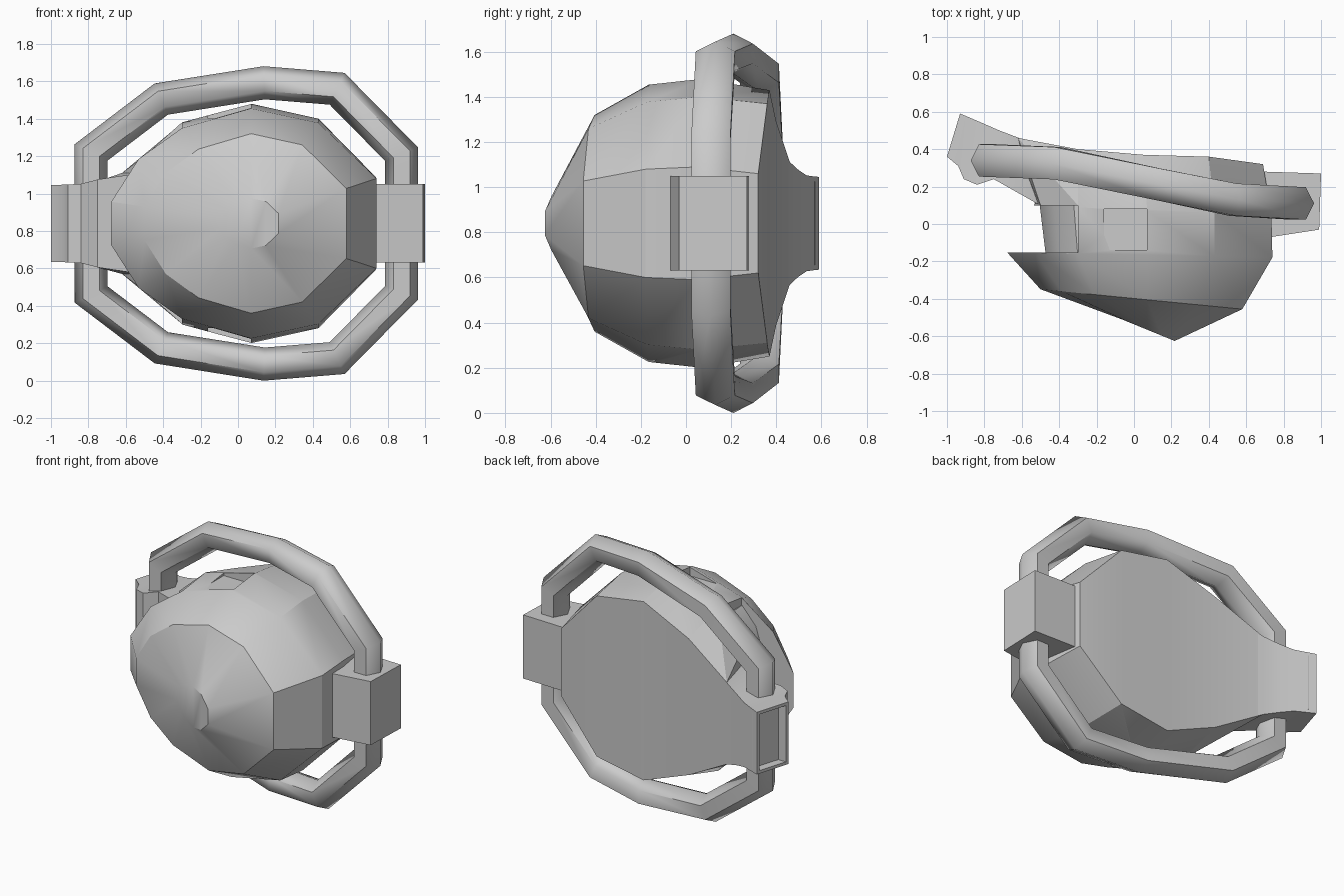
import bpy, bmesh, math
from mathutils import Vector

if "Cube" in bpy.data.objects:
    bpy.data.objects.remove(bpy.data.objects["Cube"])

ZC = 0.84  # height of the symmetry plane


def finish(name, bm, angle=30):
    bmesh.ops.recalc_face_normals(bm, faces=bm.faces)
    me = bpy.data.meshes.new(name)
    bm.to_mesh(me)
    bm.free()
    ob = bpy.data.objects.new(name, me)
    bpy.context.collection.objects.link(ob)
    smooth(ob, angle)
    return ob


def smooth(ob, angle):
    bpy.ops.object.select_all(action='DESELECT')
    ob.select_set(True)
    bpy.context.view_layer.objects.active = ob
    bpy.ops.object.shade_smooth_by_angle(angle=math.radians(angle))


def bridge(bm, a, b):
    n = len(a)
    for i in range(n):
        bm.faces.new((a[i], a[(i + 1) % n], b[(i + 1) % n], b[i]))


def mirrored_loop(bm, half):
    """Closed loop from (x, y, half height) points, mirrored in z."""
    pts = [(x, y, ZC + h) for x, y, h in half] + [(x, y, ZC - h) for x, y, h in reversed(half)]
    return [bm.verts.new(p) for p in pts]


def strip_cap(bm, loop):
    n = len(loop)
    for i in range(n // 2 - 1):
        bm.faces.new((loop[i], loop[i + 1], loop[n - 2 - i], loop[n - 1 - i]))


def prism(name, pts, h, z=ZC):
    """Vertical prism from an xy outline, h = half height."""
    bm = bmesh.new()
    lo = [bm.verts.new((x, y, z - h)) for x, y in pts]
    hi = [bm.verts.new((x, y, z + h)) for x, y in pts]
    bridge(bm, lo, hi)
    bm.faces.new(lo)
    bm.faces.new(hi)
    return finish(name, bm)


def cut(ob, cutter):
    mod = ob.modifiers.new("cut", 'BOOLEAN')
    mod.operation = 'DIFFERENCE'
    mod.solver = 'EXACT'
    mod.object = cutter
    bpy.context.view_layer.objects.active = ob
    bpy.ops.object.modifier_apply(modifier=mod.name)
    bpy.data.objects.remove(cutter)


def rect(x0, x1, y0, y1):
    return [(x0, y0), (x1, y0), (x1, y1), (x0, y1)]


# Domed shell: rings from the front pole to the back rim
outline = [(.74, .25), (.43, .56), (.07, .64), (-.30, .53), (-.53, .36), (-.68, .12)]
bm = bmesh.new()
loops = []
for s, sz, y, tilt in ((.22, .21, -.565, .09), (.76, .75, -.405, .075), (1, .96, -.165, .02)):
    loops.append([(.07 + (x - .07) * s, y - tilt * (x - .07), h * sz) for x, h in outline])
loops.append([(.735, .05, .25), (.43, .06, .56), (.07, .07, .64),
              (-.30, .09, .54), (-.50, .10, .36), (-.53, .11, .12)])
loops.append([(.69, .32, .22), (.40, .36, .53), (.05, .37, .59),
              (-.30, .40, .45), (-.62, .46, .27), (-.66, .47, .12)])
rings = [mirrored_loop(bm, l) for l in loops]
for a, b in zip(rings, rings[1:]):
    bridge(bm, a, b)
strip_cap(bm, rings[0])
strip_cap(bm, rings[-1])
shell = finish("dome_shell", bm)

# Side slot and the two shallow square pockets
cut(shell, prism("slot_cutter", rect(-1.2, -.30, -.152, .10), 1))
for side in (1, -1):
    cut(shell, prism("pocket_cutter", rect(-.16, .07, -.14, .08), .2, ZC + side * .76))
smooth(shell, 48)

# Core seen inside the slot
bm = bmesh.new()
core = [(-.2, .46), (-.30, .46), (-.40, .35), (-.47, .13)]
front = mirrored_loop(bm, [(x, -.18, h) for x, h in core])
back = mirrored_loop(bm, [(x * 1.08, .13, h) for x, h in core])
bridge(bm, front, back)
strip_cap(bm, front)
strip_cap(bm, back)
finish("slot_core", bm)

# Side arm: sections of (front point, back point, half height), hollow tip
sections = [((-.40, .12), (-.45, .42), .34), ((-.52, .11), (-.62, .462), .27),
            ((-.75, .24), (-.72, .50), .235), ((-.84, .21), (-.80, .535), .212),
            ((-.91, .24), (-.87, .565), .208), ((-.94, .31), (-.90, .578), .207),
            ((-1.0, .36), (-.93, .59), .205)]
bm = bmesh.new()
arm = [mirrored_loop(bm, [(*f, h), (*b, h)]) for f, b, h in sections]
for a, b in zip(arm, arm[1:]):
    bridge(bm, a, b)
bm.faces.new(arm[0])
tip = bm.faces.new(arm[-1])
bmesh.ops.recalc_face_normals(bm, faces=bm.faces)
bmesh.ops.inset_region(bm, faces=[tip], thickness=.028)
hole = bmesh.ops.extrude_face_region(bm, geom=[tip])
bmesh.ops.delete(bm, geom=[tip], context='FACES_ONLY')
bmesh.ops.translate(bm, vec=(.055, 0, 0),
                    verts=[v for v in hole['geom'] if isinstance(v, bmesh.types.BMVert)])
finish("side_arm", bm)

# Clasp block on the other side
prism("clasp_block", [(.73, -.07), (.99, -.03), (1.0, .27), (.69, .28)], .21)

# Ring: six-sided mitred tube
half = [(.875, .11, .37), (.53, .13, .72), (.14, .21, .752), (-.41, .325, .665), (-.785, .34, .38)]
path = [Vector((x, y, ZC + h)) for x, y, h in half]
path += [Vector((x, y, ZC - h)) for x, y, h in reversed(half)]
bm = bmesh.new()
tube = []
for i, p in enumerate(path):
    normals = []
    for d in (p - path[i - 1], path[(i + 1) % len(path)] - p):
        normals.append(Vector((d.z, 0, -d.x)).normalized())
    miter = (normals[0] + normals[1]) / (1 + normals[0].dot(normals[1]))
    tube.append([bm.verts.new(p + miter * .088 * math.cos(k * math.pi / 3)
                              + Vector((0, .1 * math.sin(k * math.pi / 3), 0))) for k in range(6)])
for i in range(len(tube)):
    bridge(bm, tube[i - 1], tube[i])
finish("outer_ring", bm, 62)
